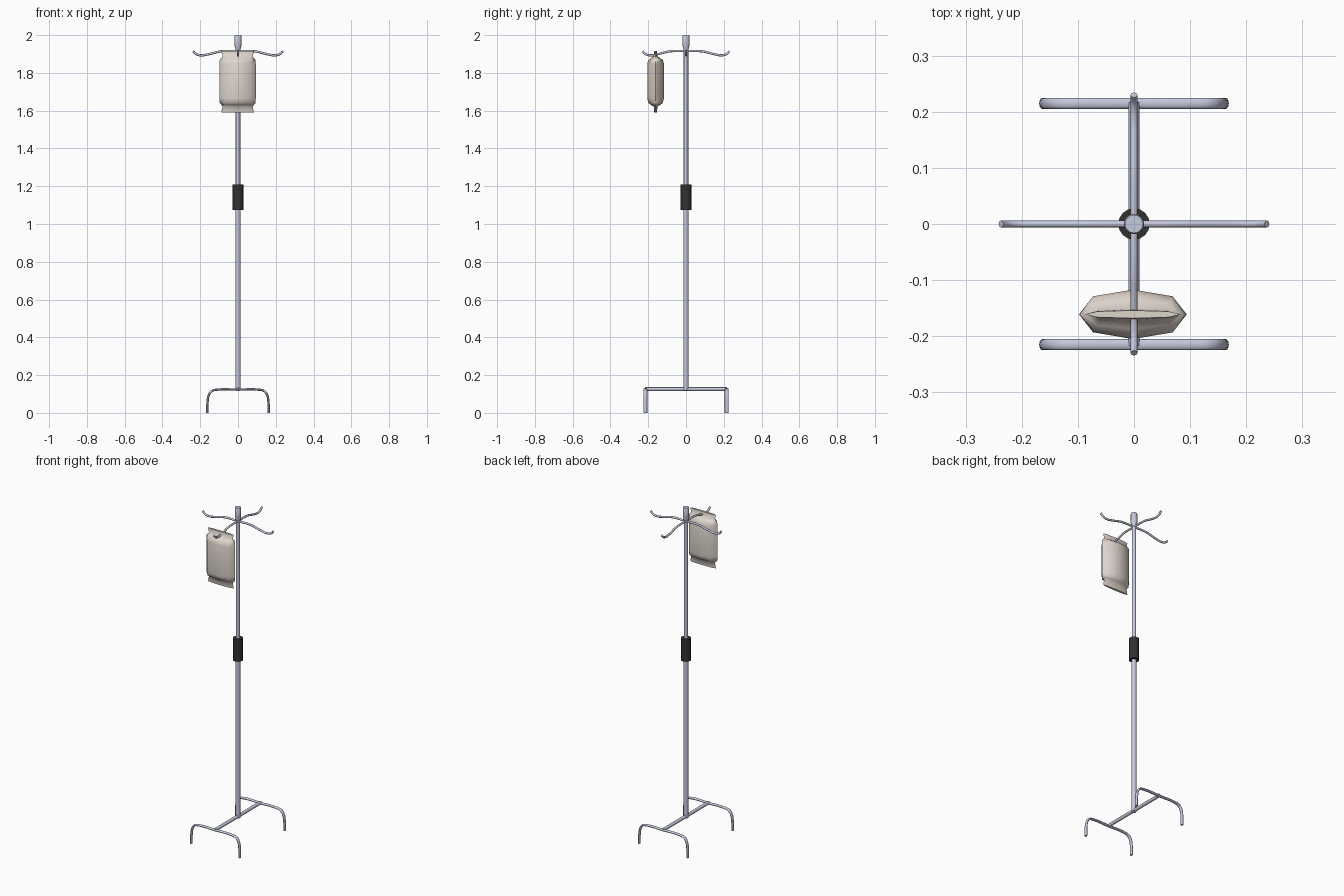
import bpy, bmesh, math

if "Cube" in bpy.data.objects:
    bpy.data.objects.remove(bpy.data.objects["Cube"])


def material(name, rgb):
    m = bpy.data.materials.new(name)
    m.diffuse_color = (*rgb, 1)
    m.use_nodes = True
    m.node_tree.nodes["Principled BSDF"].inputs["Base Color"].default_value = m.diffuse_color
    return m


METAL = material("metal", (0.56, 0.58, 0.72))
DARK = material("dark_grip", (0.035, 0.03, 0.03))
BAG = material("bag_plastic", (0.74, 0.67, 0.61))


def finish(ob, mat, angle):
    ob.data.materials.clear()
    ob.data.materials.append(mat)
    bm = bmesh.new()
    bm.from_mesh(ob.data)
    bmesh.ops.remove_doubles(bm, verts=bm.verts, dist=1e-5)
    bmesh.ops.recalc_face_normals(bm, faces=bm.faces)
    bm.to_mesh(ob.data)
    bm.free()
    bpy.ops.object.select_all(action='DESELECT')
    ob.select_set(True)
    bpy.context.view_layer.objects.active = ob
    bpy.ops.object.shade_smooth_by_angle(angle=math.radians(angle))
    return ob


def loft(name, rings, mat, angle=40):
    """Skin a list of closed rings and cap both ends."""
    bm = bmesh.new()
    vs = [[bm.verts.new(p) for p in ring] for ring in rings]
    n = len(vs[0])
    for a, b in zip(vs, vs[1:]):
        for i in range(n):
            j = (i + 1) % n
            bm.faces.new((a[i], a[j], b[j], b[i]))
    bm.faces.new(vs[0][::-1])
    bm.faces.new(vs[-1])
    me = bpy.data.meshes.new(name)
    bm.to_mesh(me)
    bm.free()
    ob = bpy.data.objects.new(name, me)
    bpy.context.collection.objects.link(ob)
    return finish(ob, mat, angle)


def lathe(name, profile, mat, n=16):
    angs = [2 * math.pi * i / n for i in range(n)]
    return loft(name, [[(r * math.cos(a), r * math.sin(a), z) for a in angs]
                       for r, z in profile], mat)


def tube(name, half, radius, loc=(0, 0, 0), rot=0, depth=1):
    """Symmetric tube in the xz plane; half is the path from the middle out."""
    pts = [(-x, z) for x, z in half[:0:-1]] + half
    cu = bpy.data.curves.new(name, 'CURVE')
    cu.dimensions = '3D'
    cu.bevel_depth = radius
    cu.bevel_resolution = 4
    cu.resolution_u = 4
    cu.use_fill_caps = True
    sp = cu.splines.new('BEZIER')
    sp.bezier_points.add(len(pts) - 1)
    for bp, (x, z) in zip(sp.bezier_points, pts):
        bp.co = (x, 0, z)
        bp.handle_left_type = bp.handle_right_type = 'AUTO'
    ob = bpy.data.objects.new(name, cu)
    bpy.context.collection.objects.link(ob)
    ob.location = loc
    ob.rotation_euler.z = rot
    ob.scale.y = depth
    bpy.ops.object.select_all(action='DESELECT')
    ob.select_set(True)
    bpy.context.view_layer.objects.active = ob
    bpy.ops.object.convert(target='MESH')
    return finish(bpy.context.view_layer.objects.active, METAL, 60)


# Pole, grip collar and top cap
lathe("lower_pole", [(0.0135, 0.118), (0.0135, 1.1)], METAL)
lathe("upper_pole", [(0.012, 1.1), (0.012, 1.94)], METAL)
lathe("grip_collar", [(0.028, 1.075), (0.028, 1.208)], DARK)
lathe("top_cap", [(0.012, 1.92), (0.018, 1.942), (0.018, 1.997), (0.016, 2.0)], METAL)

# Crossed hook arms
hook = [(0, 1.915), (0.09, 1.914), (0.15, 1.9), (0.195, 1.893), (0.222, 1.9), (0.237, 1.915)]
tube("hook_arm_side", hook, 0.006)
tube("hook_arm_front", [(x * 0.97, z) for x, z in hook], 0.006, rot=math.pi / 2)

# Base: cross bar and two flattened arched legs
tube("base_cross_bar", [(0, 0.126), (0.217, 0.126)], 0.010, rot=math.pi / 2)
leg = [(0, 0.123), (0.11, 0.123), (0.138, 0.116), (0.155, 0.093), (0.161, 0.06), (0.163, 0)]
for side, y in (("front", -0.215), ("back", 0.215)):
    tube(side + "_leg", leg, 0.006, loc=(0, y, 0), depth=1.65)

# Fluid bag: pillow section pinched to flat seams at both ends
section = [(1, 0), (0.74, 0.73), (0, 1), (-0.74, 0.73),
           (-1, 0), (-0.74, -0.73), (0, -1), (0.74, -0.73)]
levels = [(0.086, 0.007, 1.59), (0.080, 0.010, 1.622), (0.087, 0.026, 1.632),
          (0.095, 0.038, 1.64), (0.096, 0.044, 1.665), (0.096, 0.044, 1.85),
          (0.095, 0.038, 1.868), (0.087, 0.026, 1.878), (0.080, 0.010, 1.887),
          (0.086, 0.007, 1.915)]
loft("fluid_bag", [[(-0.002 + w * x, -0.161 + d * y, z) for x, y in section]
                   for w, d, z in levels], BAG, 75)
